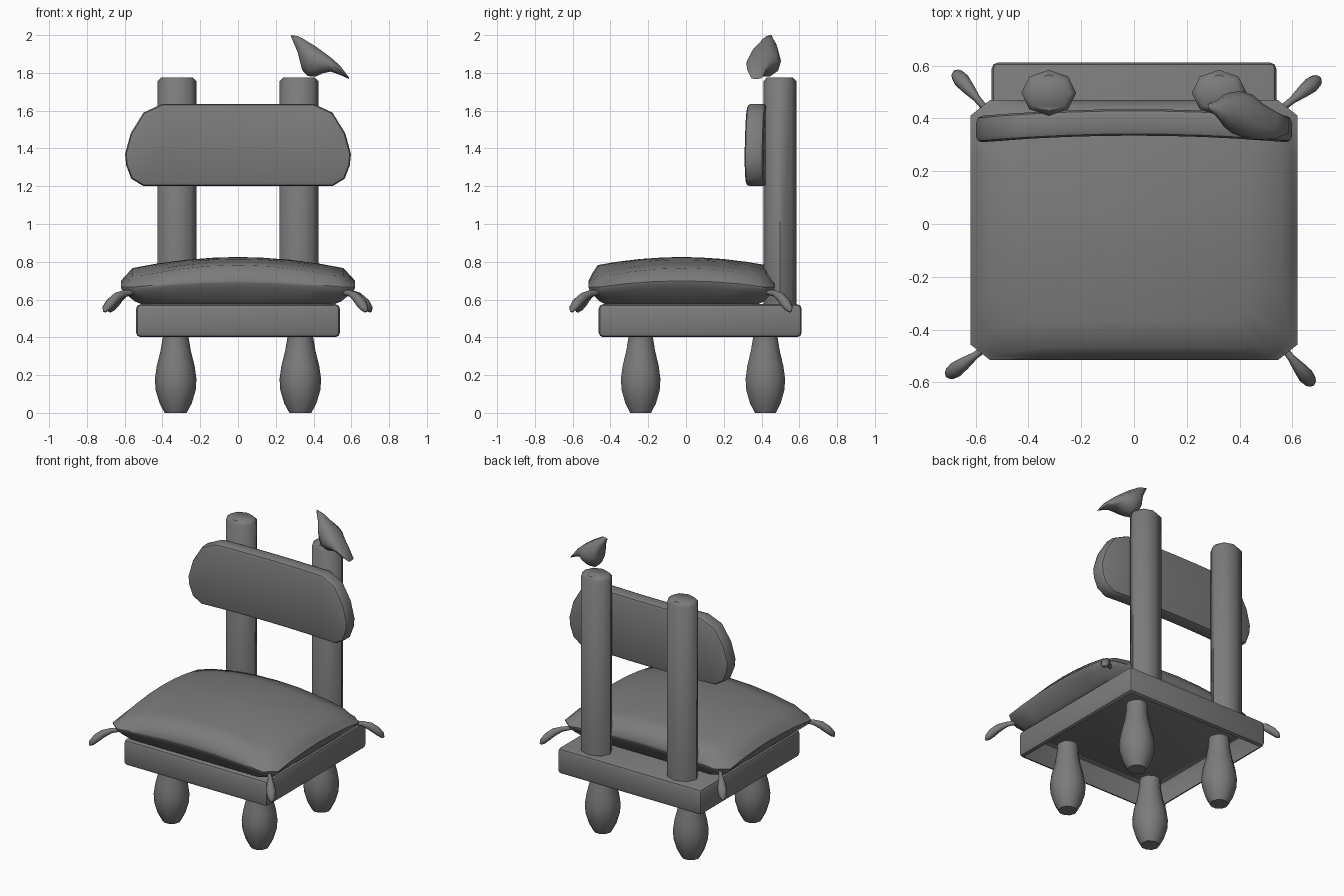
import bpy, bmesh
from math import sin, cos, pi, radians
from mathutils import Vector

cube = bpy.data.objects.get("Cube")
if cube:
    bpy.data.objects.remove(cube, do_unlink=True)

GREY = (0.2, 0.2, 0.2, 1)
grey = bpy.data.materials.new("plain grey")
grey.use_nodes = True
grey.diffuse_color = GREY
grey.node_tree.nodes["Principled BSDF"].inputs["Base Color"].default_value = GREY


def finish(name, bm, angle=40):
    """Turn a bmesh into a shaded, coloured object."""
    bmesh.ops.recalc_face_normals(bm, faces=bm.faces)
    mesh = bpy.data.meshes.new(name)
    bm.to_mesh(mesh)
    bm.free()
    mesh.materials.append(grey)
    obj = bpy.data.objects.new(name, mesh)
    bpy.context.collection.objects.link(obj)
    bpy.ops.object.select_all(action="DESELECT")
    obj.select_set(True)
    bpy.context.view_layer.objects.active = obj
    bpy.ops.object.shade_smooth_by_angle(angle=radians(angle))
    return obj


def loft(name, rings, angle=40):
    """Skin a list of equal closed rings and cap both ends."""
    bm = bmesh.new()
    loops = [[bm.verts.new(p) for p in ring] for ring in rings]
    n = len(loops[0])
    for a, b in zip(loops, loops[1:]):
        for i in range(n):
            j = (i + 1) % n
            bm.faces.new((a[i], a[j], b[j], b[i]))
    bm.faces.new(loops[0])
    bm.faces.new(loops[-1])
    return finish(name, bm, angle)


def ring(centre, a, b, sides=8):
    """Ellipse of points around a centre, spanned by vectors a and b."""
    c, a, b = Vector(centre), Vector(a), Vector(b)
    return [c + a * cos(2 * pi * i / sides) + b * sin(2 * pi * i / sides)
            for i in range(sides)]


def turned(name, x, y, profile, sides, squash=1):
    """Upright turned part from (radius, height) pairs."""
    loft(name, [ring((x, y, z), (r, 0, 0), (0, r * squash, 0), sides)
                for r, z in profile], 50)


# Seat: bevelled slab, open underneath
bm = bmesh.new()
bmesh.ops.create_cube(bm, size=1)
for v in bm.verts:
    v.co = Vector((v.co.x * 1.08, v.co.y * 1.075 + 0.075, v.co.z * 0.175 + 0.488))
bmesh.ops.bevel(bm, geom=bm.edges[:], offset=0.025, segments=2, profile=0.5,
                affect="EDGES")
bm.normal_update()
bmesh.ops.delete(bm, geom=[f for f in bm.faces if f.normal.z < -0.95],
                 context="FACES_ONLY")
finish("seat", bm)

# Legs and back posts
LEG = [(0.058, 0), (0.085, 0.05), (0.106, 0.12), (0.11, 0.18), (0.1, 0.25),
       (0.08, 0.33), (0.068, 0.4), (0.066, 0.46)]
POST = [(0.104, 0.56), (0.104, 1.755), (0.082, 1.776)]
for side, sx in (("left", 1), ("right", -1)):
    turned("front_leg_" + side, sx * 0.33, -0.24, LEG, 10)
    turned("back_leg_" + side, sx * 0.33, 0.42, LEG, 10)
    turned("back_post_" + side, sx * 0.323, 0.497, POST, 8, 0.84)

# Backrest: rounded board, bent slightly forward at its ends
half = [(0.5, 1.2), (0.565, 1.24), (0.592, 1.31), (0.598, 1.37),
        (0.568, 1.48), (0.5, 1.59), (0.4, 1.636)]
outline = half + [(-x, z) for x, z in reversed(half)]
bm = bmesh.new()
face = bm.faces.new([bm.verts.new((x, 0.335, z)) for x, z in outline])
out = bmesh.ops.extrude_face_region(bm, geom=[face])
for v in out["geom"]:
    if isinstance(v, bmesh.types.BMVert):
        v.co.y += 0.1
rims = [e for e in bm.edges if abs(e.verts[0].co.y - e.verts[1].co.y) < 0.01]
bmesh.ops.bevel(bm, geom=rims, offset=0.022, segments=2, profile=0.5,
                affect="EDGES")
for i in range(-3, 4):
    bmesh.ops.bisect_plane(bm, geom=bm.verts[:] + bm.edges[:] + bm.faces[:],
                           plane_co=(i * 0.13, 0, 0), plane_no=(1, 0, 0))
for v in bm.verts:
    v.co.y -= 0.075 * v.co.x ** 2
finish("backrest", bm)

# Cushion: rings of a square with clipped corners, domed on top
STEPS = [-0.88, -0.6, -0.3, 0, 0.3, 0.6, 0.88]
square = []
for k in range(4):
    c, s = (1, 0, -1, 0)[k], (0, 1, 0, -1)[k]
    square += [(c - s * t, s + c * t) for t in STEPS]


def seam(u, v):
    return 0.645 + 0.042 * (1 - min(abs(u), abs(v)) ** 2)


def dome(u, v):
    return 0.825 - 0.072 * u * u - 0.052 * v * v - 0.015 * (u * v) ** 2


def cushion_ring(scale, height):
    return [(u * scale * 0.62, v * scale * 0.493 - 0.023,
             height(u, v)) for u, v in square]


def dome_ring(scale):
    return cushion_ring(scale, lambda u, v: dome(u * scale, v * scale))


loft("cushion", [
    cushion_ring(0.8, lambda u, v: 0.57),
    cushion_ring(0.88, lambda u, v: 0.59),
    cushion_ring(0.96, lambda u, v: seam(u, v) - 0.025),
    cushion_ring(0.995, seam),
    cushion_ring(1, lambda u, v: seam(u, v) + 0.012),
    cushion_ring(0.965, lambda u, v: 0.45 * seam(u, v) + 0.55 * dome(u, v)),
    dome_ring(0.9), dome_ring(0.7), dome_ring(0.45), dome_ring(0.2),
    dome_ring(0.02)], 50)

# Drooping tassels: distance from corner, height, half width, half depth
TASSEL = [(-0.03, 0.64, 0.012, 0.012), (0.04, 0.632, 0.014, 0.018),
          (0.09, 0.612, 0.024, 0.026), (0.13, 0.582, 0.03, 0.026),
          (0.158, 0.553, 0.024, 0.02), (0.17, 0.535, 0.008, 0.008)]
for name, x, y, heading in (("front_left", 0.57, -0.475, -51),
                            ("front_right", -0.57, -0.475, 216),
                            ("back_left", 0.57, 0.445, 39),
                            ("back_right", -0.57, 0.445, 130)):
    d = Vector((cos(radians(heading)), sin(radians(heading)), 0))
    across = Vector((-d.y, d.x, 0))
    rings = []
    for i, (r, z, w, t) in enumerate(TASSEL):
        tilt = radians(90 - 13 * i)
        normal = d * cos(tilt) + Vector((0, 0, sin(tilt)))
        rings.append(ring(Vector((x, y, z)) + d * r, across * w, normal * t))
    loft("tassel_" + name, rings, 60)

# Bird on the left post: x, top, bottom, front and back of each section
BIRD = [(0.28, 2.0, 1.993, 0.44, 0.455), (0.315, 1.997, 1.91, 0.405, 0.468),
        (0.34, 1.988, 1.81, 0.37, 0.49), (0.37, 1.97, 1.778, 0.345, 0.5),
        (0.41, 1.945, 1.776, 0.33, 0.503), (0.45, 1.915, 1.795, 0.32, 0.49),
        (0.49, 1.885, 1.805, 0.32, 0.455), (0.54, 1.84, 1.788, 0.325, 0.425),
        (0.587, 1.777, 1.768, 0.345, 0.4)]
loft("bird", [ring((x, (f + k) / 2, (t + b) / 2), (0, (k - f) / 2, 0),
                   (0, 0, (t - b) / 2), 10) for x, t, b, f, k in BIRD], 60)
